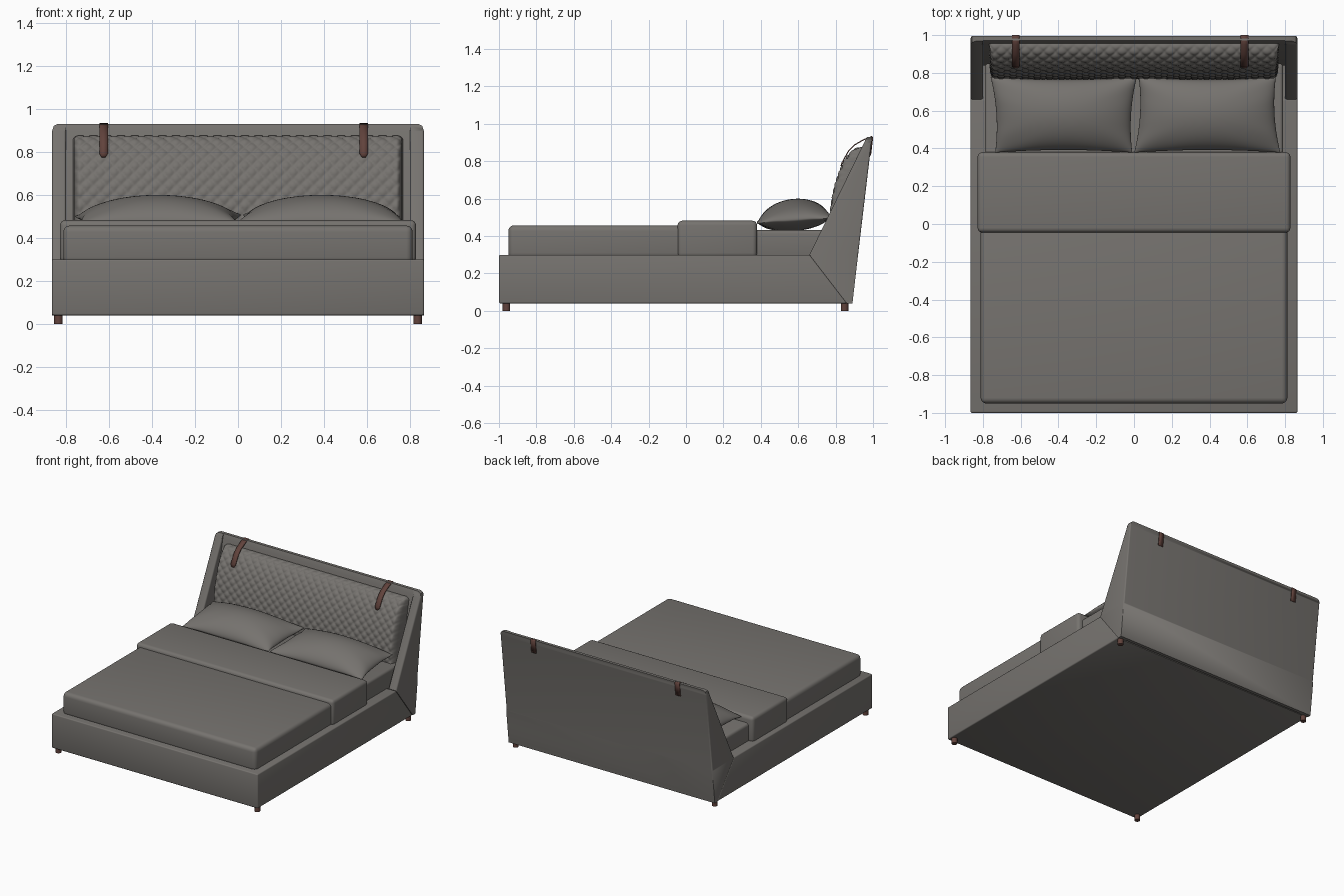
import bpy, bmesh, math
from mathutils import Vector

cube = bpy.data.objects.get("Cube")
if cube:
    bpy.data.objects.remove(cube, do_unlink=True)


def material(name, color):
    m = bpy.data.materials.new(name)
    m.use_nodes = True
    m.diffuse_color = (*color, 1)
    m.node_tree.nodes["Principled BSDF"].inputs["Base Color"].default_value = (*color, 1)
    return m


FABRIC = material("warm_grey_fabric", (0.18, 0.17, 0.158))
LEATHER = material("brown_leather", (0.12, 0.055, 0.045))


def finish(name, bm, mat, angle=40):
    bmesh.ops.recalc_face_normals(bm, faces=bm.faces[:])
    me = bpy.data.meshes.new(name)
    bm.to_mesh(me)
    bm.free()
    me.materials.append(mat)
    me.shade_smooth()
    me.set_sharp_from_angle(angle=math.radians(angle))
    ob = bpy.data.objects.new(name, me)
    bpy.context.collection.objects.link(ob)
    return ob


def bevel(bm, edges, size, segments=3):
    bmesh.ops.bevel(bm, geom=edges, offset=size, segments=segments, profile=0.5,
                    affect='EDGES', clamp_overlap=True)


def loft(bm, rings, caps=True):
    rows = [[bm.verts.new(p) for p in ring] for ring in rings]
    n = len(rows[0])
    for a, b in zip(rows, rows[1:]):
        for i in range(n):
            j = (i + 1) % n
            bm.faces.new((a[i], a[j], b[j], b[i]))
    if caps:
        bm.faces.new(rows[0])
        bm.faces.new(rows[-1])


def sheet(bm, rows):
    grid = [[bm.verts.new(p) for p in row] for row in rows]
    for a, b in zip(grid, grid[1:]):
        for i in range(len(a) - 1):
            bm.faces.new((a[i], a[i + 1], b[i + 1], b[i]))


def side_prism(name, half_x, profile, size, segments=3):
    """Extrude a (y, z) profile across x and round its edges."""
    bm = bmesh.new()
    loft(bm, [[(x, y, z) for y, z in profile] for x in (-half_x, half_x)])
    bevel(bm, bm.edges[:], size, segments)
    return finish(name, bm, FABRIC)


def block(name, half_x, y0, y1, z0, z1, size, segments=4):
    return side_prism(name, half_x, [(y0, z0), (y0, z1), (y1, z1), (y1, z0)], size, segments)


# Bed base, with its rear end cut to meet the headboard wings
side_prism("bed_base", 0.865, [(-1, 0.04), (-1, 0.30), (0.66, 0.30), (0.86, 0.04)], 0.008)

# Bedding
block("mattress", 0.79, -0.93, 0.85, 0.28, 0.432, 0.02)
block("duvet", 0.812, -0.95, 0.0, 0.28, 0.457, 0.03, 5)
block("folded_blanket", 0.828, -0.045, 0.38, 0.285, 0.482, 0.025, 5)

# Headboard: a U-shaped plan lofted upward, leaning back, with wings
SECTIONS = [  # height, half width, back, wing front, inner panel
    (0.04, 0.865, 0.89, 0.86, 0.865),
    (0.30, 0.865, 0.92, 0.66, 0.84),
    (0.895, 0.865, 0.991, 0.950, 0.960),
    (0.92, 0.857, 0.994, 0.962, 0.968),
    (0.93, 0.838, 0.995, 0.968, 0.972),
]
rings = []
for z, hx, back, front, inner in SECTIONS:
    half = [(hx, back), (hx, front), (0.80, front), (0.80, inner)]
    rings.append([(-x, y, z) for x, y in half] + [(x, y, z) for x, y in reversed(half)])
bm = bmesh.new()
loft(bm, rings)
corner_edges = [e for e in bm.edges
                if abs(e.verts[0].co.z - e.verts[1].co.z) > 0.3
                and not any(abs(v.co.y - s[4]) < 1e-4 for v in e.verts for s in SECTIONS[1:2])]
bevel(bm, corner_edges, 0.014)
finish("headboard", bm, FABRIC, 35)

# Quilted back cushion following a curved side profile
PAD_CURVE = [Vector(p) for p in ((0.775, 0.42), (0.77, 0.66), (0.86, 0.90), (0.965, 0.87))]
PAD_HALF, COLS, ROWS, DIAMOND = 0.768, 240, 72, 0.064


def pad_point(t):
    weights = ((1 - t) ** 3, 3 * t * (1 - t) ** 2, 3 * t * t * (1 - t), t ** 3)
    return sum((p * w for p, w in zip(PAD_CURVE, weights)), Vector((0, 0)))


rows, travel = [], 0
for r in range(ROWS + 1):
    t = r / ROWS
    p = pad_point(t)
    ahead = pad_point(t + 0.01) - pad_point(t - 0.01)
    normal = Vector((-ahead.y, ahead.x)).normalized()
    if r:
        travel += (p - pad_point(t - 1 / ROWS)).length
    panel = 0.84 + (p.y - 0.30) * 0.2
    fade = min(1, (1 - t) * 5)
    row = []
    for c in range(COLS + 1):
        x = PAD_HALF * (2 * c / COLS - 1)
        k = min((PAD_HALF - abs(x)) / 0.03, 1)
        k = math.sqrt(max(0, 1 - (1 - k) ** 2))
        a, b = (math.sin(math.pi * (x + s * travel) / DIAMOND) for s in (1, -1))
        q = p + normal * 0.011 * fade * math.sqrt(abs(a * b))
        row.append((x, panel + (q.x - panel) * k, q.y - 0.02 * (1 - k) * t))
    rows.append(row)
bm = bmesh.new()
sheet(bm, rows)
finish("quilted_cushion", bm, FABRIC, 60)


# Pillows: puffed sheets with pinched edges and soft corner creases
def pillow(name, cx, side):
    n = 40
    bm = bmesh.new()
    for sign, height in ((1, 0.112), (-1, 0.06)):
        rows = []
        for j in range(n + 1):
            v = math.sin(math.pi / 2 * (2 * j / n - 1))
            row = []
            for i in range(n + 1):
                u = math.sin(math.pi / 2 * (2 * i / n - 1))
                puff = ((1 - u * u) * (1 - v * v)) ** 0.55
                crease = 0.006 * math.sin(9 * math.atan2(v, u) + side) * (u * v) ** 2
                x = cx + 0.375 * u * (1 - 0.05 * (1 - v * v)) + 0.012 * side * u * v
                y = 0.578 + 0.2 * v * (1 - 0.07 * (1 - u * u))
                row.append((x, y, 0.487 + 0.014 * v + sign * height * puff + crease))
            rows.append(row)
        sheet(bm, rows)
    bmesh.ops.remove_doubles(bm, verts=bm.verts[:], dist=0.0002)
    finish(name, bm, FABRIC, 60)


pillow("right_pillow", -0.372, 1)
pillow("left_pillow", 0.388, -1)

# Leather straps draped over the top of the headboard
STRAP = [(0.829, 0.775), (0.835, 0.793), (0.868, 0.853), (0.90, 0.887),
         (0.95, 0.915), (0.993, 0.932), (0.998, 0.927), (0.986, 0.83)]
for name, cx in (("right_strap", -0.625), ("left_strap", 0.585)):
    bm = bmesh.new()
    rows = []
    for i, (y, z) in enumerate(STRAP):
        w = 0.009 if i == 0 else 0.02
        rows.append([(cx - w, y, z), (cx + w, y, z)])
    sheet(bm, rows)
    strap = finish(name, bm, LEATHER)
    thick = strap.modifiers.new("thickness", 'SOLIDIFY')
    thick.thickness, thick.offset = 0.006, 0

# Legs
for side, x in (("right", -0.835), ("left", 0.835)):
    for end, y in (("front", -0.96), ("back", 0.848)):
        bm = bmesh.new()
        loft(bm, [[(x + 0.02 * math.cos(k * math.pi / 8), y + 0.02 * math.sin(k * math.pi / 8), z)
                   for k in range(16)] for z in (0, 0.05)])
        finish(f"{end}_{side}_leg", bm, LEATHER)
